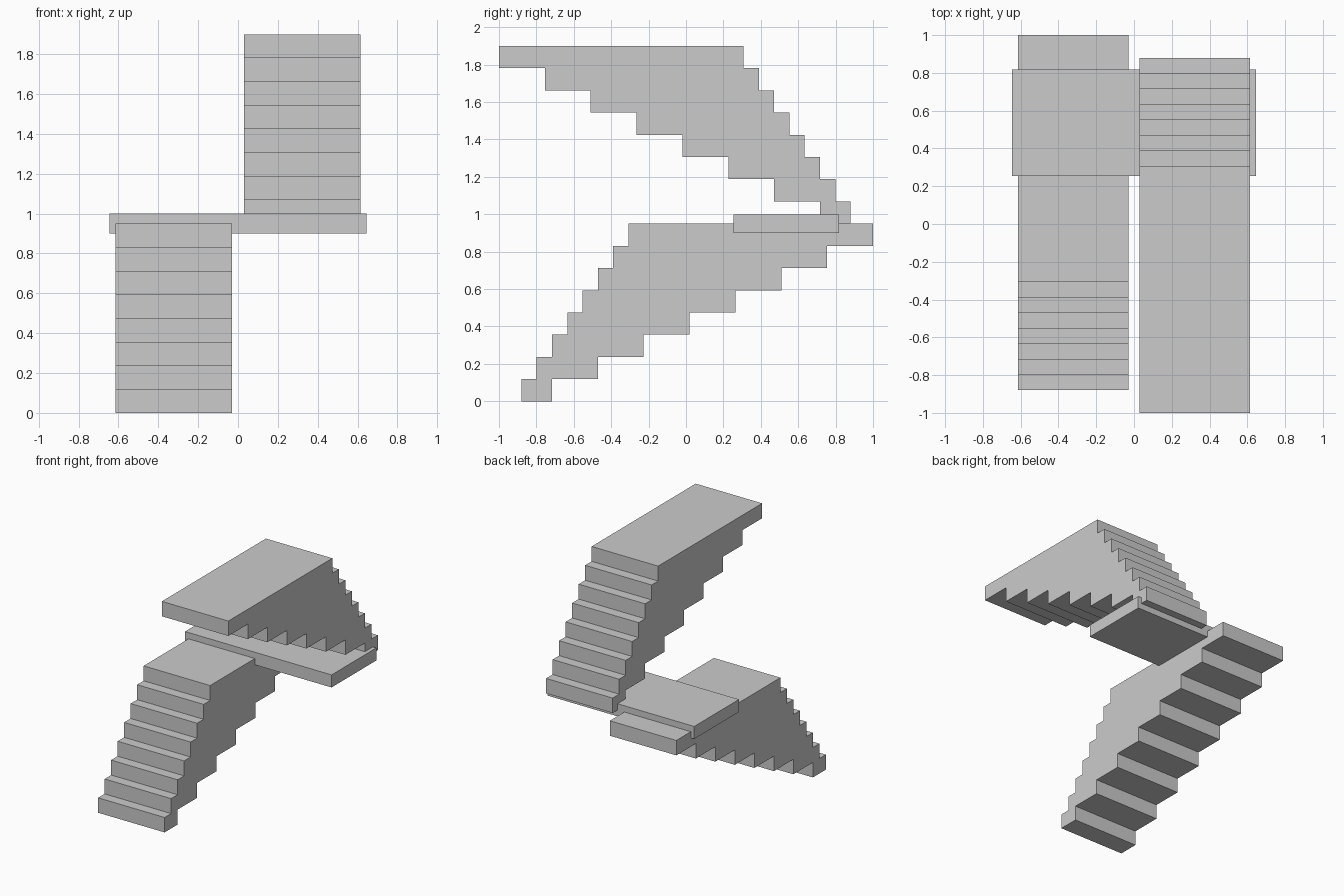
import bpy, bmesh

if "Cube" in bpy.data.objects:
    bpy.data.objects.remove(bpy.data.objects["Cube"])

STEPS = 8
RISE = 0.95 / STEPS      # height of one step
RUN = 1.88 / 11.5        # forward shift and growth of each step
WIDTH = 0.585


def extrude_profile(name, profile, x0, x1):
    """Extrude a closed (y, z) profile along x."""
    bm = bmesh.new()
    face = bm.faces.new([bm.verts.new((x0, y, z)) for y, z in profile])
    ext = bmesh.ops.extrude_face_region(bm, geom=[face])
    verts = [g for g in ext["geom"] if isinstance(g, bmesh.types.BMVert)]
    bmesh.ops.translate(bm, verts=verts, vec=(x1 - x0, 0, 0))
    bmesh.ops.recalc_face_normals(bm, faces=bm.faces)
    mesh = bpy.data.meshes.new(name)
    bm.to_mesh(mesh)
    bm.free()
    obj = bpy.data.objects.new(name, mesh)
    bpy.context.collection.objects.link(obj)
    return obj


def flight(name, x0, z0, direction):
    """Stepped flight whose treads lengthen as they rise."""
    front, back = [], []
    for i in range(STEPS):
        lo, hi = z0 + i * RISE, z0 + (i + 1) * RISE
        yf = direction * (-0.88 + i * RUN / 2)
        yb = direction * (-0.88 + RUN + i * RUN * 1.5)
        front += [(yf, lo), (yf, hi)]
        back += [(yb, lo), (yb, hi)]
    return extrude_profile(name, front + back[::-1], x0, x0 + WIDTH)


# Two opposite flights
flight("lower_flight", -0.615, 0.0, 1)
flight("upper_flight", 0.03, 0.95, -1)

# Landing slab between them
extrude_profile("landing", [(0.255, 0.9), (0.818, 0.9), (0.818, 1.0), (0.255, 1.0)],
                -0.645, 0.645)
